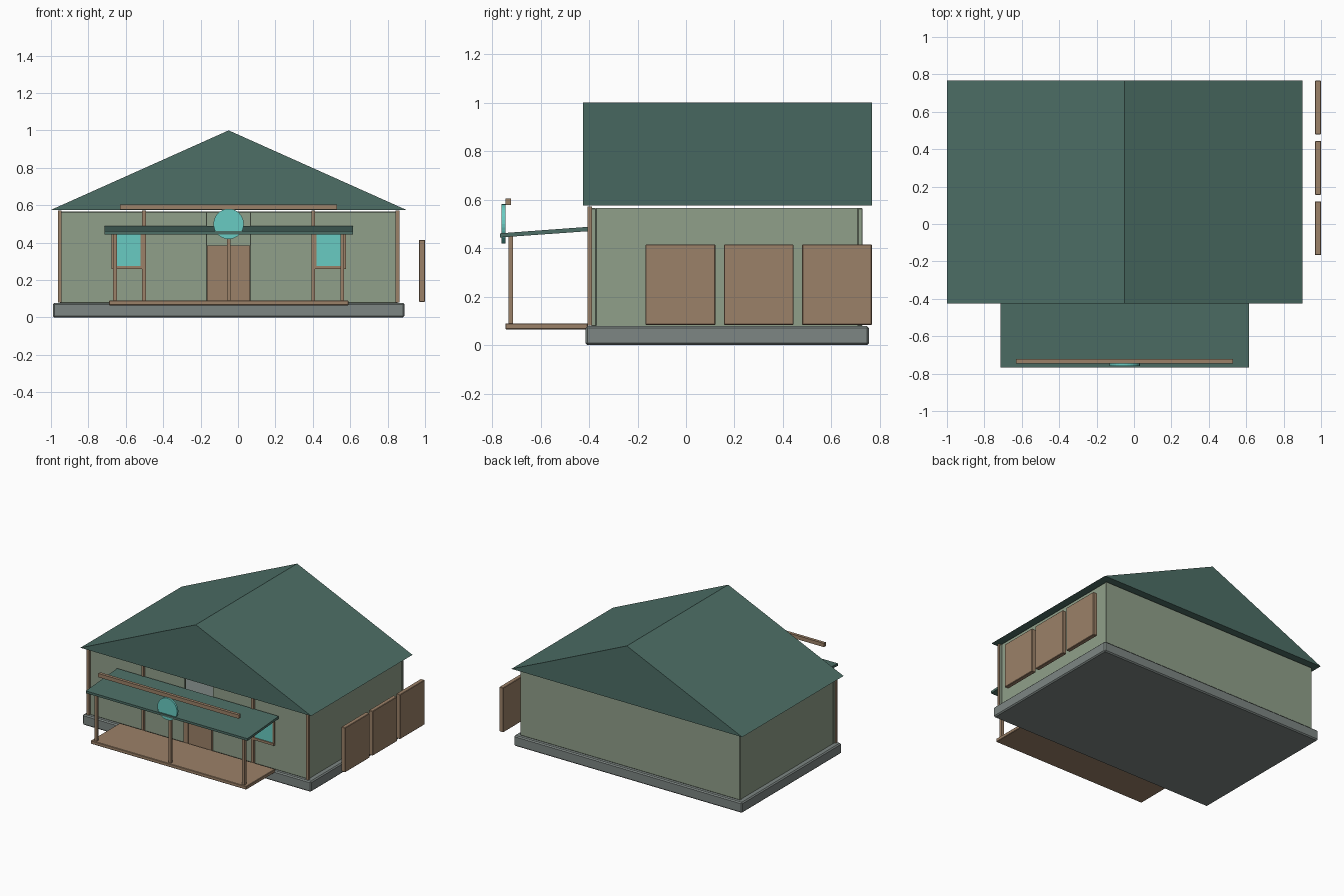
import bpy
import bmesh
from math import pi
from mathutils import Matrix

cube = bpy.data.objects.get("Cube")
if cube:
    bpy.data.objects.remove(cube, do_unlink=True)


def material(name, rgb):
    m = bpy.data.materials.new(name)
    m.use_nodes = True
    col = (*rgb, 1)
    m.diffuse_color = col
    bsdf = m.node_tree.nodes["Principled BSDF"]
    bsdf.inputs["Base Color"].default_value = col
    bsdf.inputs["Roughness"].default_value = 0.8
    return m


ROOF = material("dark green roofing", (0.074, 0.157, 0.132))
WALL = material("sage wall", (0.28, 0.35, 0.255))
WOOD = material("brown wood", (0.33, 0.22, 0.138))
STONE = material("grey stone", (0.205, 0.238, 0.227))
GLASS = material("turquoise glass", (0.138, 0.6, 0.54))


def finish(bm, name, mat, bevel=0):
    bmesh.ops.recalc_face_normals(bm, faces=bm.faces)
    mesh = bpy.data.meshes.new(name)
    bm.to_mesh(mesh)
    bm.free()
    mesh.materials.append(mat)
    ob = bpy.data.objects.new(name, mesh)
    bpy.context.scene.collection.objects.link(ob)
    if bevel:
        mod = ob.modifiers.new("edge bevel", "BEVEL")
        mod.width = bevel
        mod.segments = 1
    return ob


def box(name, mat, x, y, z, bevel=0):
    """Box spanning the given (low, high) ranges."""
    bm = bmesh.new()
    bmesh.ops.create_cube(bm, size=1)
    for v in bm.verts:
        v.co = [r[0] if c < 0 else r[1] for c, r in zip(v.co, (x, y, z))]
    return finish(bm, name, mat, bevel)


def extrude(name, mat, points, offset):
    """Closed solid made by sweeping a flat outline along an offset."""
    bm = bmesh.new()
    face = bm.faces.new([bm.verts.new(p) for p in points])
    ext = bmesh.ops.extrude_face_region(bm, geom=[face], use_keep_orig=True)
    moved = [g for g in ext["geom"] if isinstance(g, bmesh.types.BMVert)]
    bmesh.ops.translate(bm, vec=offset, verts=moved)
    return finish(bm, name, mat)


MID = -0.05  # centre line of the house
SIDES = (("right", -1), ("left", 1))


def span(side, a, b):
    """Range between two distances from the centre line, on one side."""
    return tuple(sorted((MID + side * a, MID + side * b)))


# Foundation and roof
box("foundation", STONE, (-0.99, 0.89), (-0.415, 0.755), (0, 0.078), 0.008)
extrude("gable_roof", ROOF,
        [(-1, -0.425, 0.575), (0.9, -0.425, 0.575), (MID, -0.425, 1)],
        (0, 1.192, 0))

# Walls, with an opening in the front for the doorway
WALL_Z = (0.078, 0.565)
box("back_wall", WALL, span(1, -0.905, 0.905), (0.708, 0.728), WALL_Z, 0.003)
for label, s in SIDES:
    box(label + "_side_wall", WALL, span(s, 0.88, 0.9), (-0.372, 0.71), WALL_Z)
    box(label + "_front_wall", WALL, span(s, 0.115, 0.905), (-0.39, -0.37),
        WALL_Z, 0.003)

# Door and its frame
box("door", WOOD, span(1, -0.083, 0.083), (-0.396, -0.376), (0.08, 0.362))
box("door_frame_top", WOOD, span(1, -0.115, 0.115), (-0.404, -0.372),
    (0.362, 0.384))
for label, s in SIDES:
    box(label + "_door_jamb", WOOD, span(s, 0.093, 0.115), (-0.404, -0.372),
        (0.08, 0.363))
    box(label + "_door_stop", WOOD, span(s, 0.082, 0.094), (-0.4, -0.374),
        (0.08, 0.363))

# Windows with a frame on all four edges
for label, s in SIDES:
    box(label + "_window_pane", GLASS, span(s, 0.47, 0.615), (-0.397, -0.388),
        (0.275, 0.46))
    for part, z in (("sill", (0.258, 0.275)), ("head", (0.46, 0.475))):
        box(label + "_window_" + part, WOOD, span(s, 0.458, 0.627),
            (-0.404, -0.388), z)
    for part, a in (("inner", 0.458), ("outer", 0.615)):
        box(label + "_window_" + part + "_stile", WOOD, span(s, a, a + 0.012),
            (-0.402, -0.388), (0.275, 0.46))

# Posts against the front wall
for label, s in SIDES:
    for part, a in (("wall", 0.442), ("corner", 0.893)):
        box(label + "_" + part + "_post", WOOD, span(s, a, a + 0.02),
            (-0.406, -0.388), (0.08, 0.572))

# Porch deck, posts and sloping awning
box("porch_deck", WOOD, span(1, -0.64, 0.64), (-0.745, -0.405), (0.065, 0.09),
    0.003)
for label, x in (("right", -0.658), ("middle", MID), ("left", 0.558)):
    box(label + "_porch_post", WOOD, (x - 0.01, x + 0.01), (-0.733, -0.714),
        (0.09, 0.452))
extrude("porch_awning", ROOF,
        [(-0.715, -0.768, 0.444), (-0.715, -0.4, 0.47),
         (-0.715, -0.4, 0.488), (-0.715, -0.768, 0.461)], (1.33, 0, 0))

# Beam above the awning and the round sign
box("sign_beam", WOOD, (-0.63, 0.528), (-0.745, -0.722), (0.577, 0.605))
bm = bmesh.new()
place = Matrix.Translation((MID, -0.753, 0.5)) @ Matrix.Rotation(pi / 2, 4, "X")
bmesh.ops.create_cone(bm, cap_ends=True, segments=32, radius1=0.081,
                      radius2=0.081, depth=0.015, matrix=place)
finish(bm, "round_sign", GLASS)

# Row of free-standing fence panels beside the house
for i in range(3):
    y = -0.167 + i * 0.323
    box(f"fence_panel_{i + 1}", WOOD, (0.968, 1), (y, y + 0.288),
        (0.083, 0.415), 0.003)
